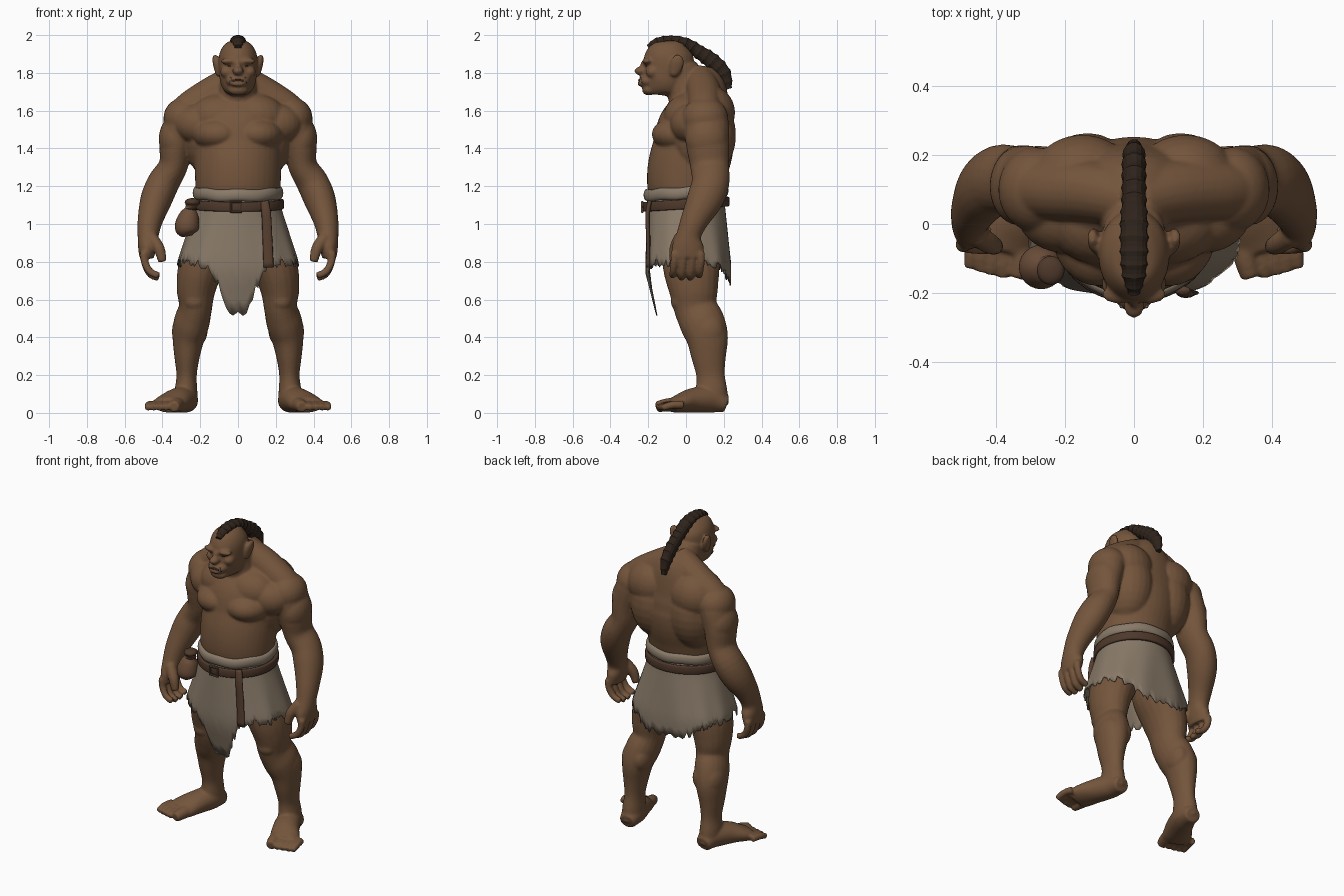
import bpy, bmesh, math, random
from mathutils import Vector, Matrix

random.seed(4)
if "Cube" in bpy.data.objects:
    bpy.data.objects.remove(bpy.data.objects["Cube"], do_unlink=True)


def material(name, colour):
    mat = bpy.data.materials.new(name)
    mat.use_nodes = True
    mat.diffuse_color = (*colour, 1)
    shader = mat.node_tree.nodes["Principled BSDF"]
    shader.inputs["Base Color"].default_value = (*colour, 1)
    shader.inputs["Roughness"].default_value = .8
    return mat


skin = material("brown skin", (.175, .091, .045))
cloth = material("worn cloth", (.25, .195, .14))
leather = material("belt leather", (.077, .04, .024))
strap_hide = material("strap leather", (.1, .052, .03))
pouch_hide = material("pouch hide", (.15, .077, .042))
hair = material("dark hair", (.028, .017, .011))
metal = material("dull metal", (.12, .08, .05))
ivory = material("tusk ivory", (.42, .35, .26))
dark = material("dark features", (.045, .022, .014))


def finish(name, bm, mat, smooth=True):
    bmesh.ops.recalc_face_normals(bm, faces=bm.faces)
    mesh = bpy.data.meshes.new(name)
    bm.to_mesh(mesh)
    bm.free()
    mesh.materials.append(mat)
    for face in mesh.polygons:
        face.use_smooth = smooth
    obj = bpy.data.objects.new(name, mesh)
    bpy.context.collection.objects.link(obj)
    return obj


def spline(pts, steps):
    """Smooth curve through points; every component is interpolated."""
    padded = [pts[0], *pts, pts[-1]]
    rows = []
    for knots in zip(padded, padded[1:], padded[2:], padded[3:]):
        for k in range(steps):
            t = k / steps
            rows.append([q + t / 2 * (r - p + t * (2*p - 5*q + 4*r - s + t * (3*q - p - 3*r + s)))
                         for p, q, r, s in zip(*knots)])
    return rows + [list(pts[-1])]


def bridge(bm, rings, closed=False):
    pairs = list(zip(rings, rings[1:])) + ([(rings[-1], rings[0])] if closed else [])
    for low, high in pairs:
        for i in range(len(low)):
            j = (i + 1) % len(low)
            bm.faces.new((low[i], low[j], high[j], high[i]))


def power(value, exponent):
    return math.copysign(abs(value) ** exponent, value)


def tube(bm, pts, side=1, ref=(1, 0, 0), n=20, steps=4, rib=0):
    """Loft of ellipses along a path of (x, y, z, width, depth)."""
    rows = spline(pts, steps)
    path = [Vector((side * r[0], r[1], r[2])) for r in rows]
    ref, rings = Vector(ref), []
    for i, (centre, row) in enumerate(zip(path, rows)):
        along = (path[min(i + 1, len(path) - 1)] - path[max(i - 1, 0)]).normalized()
        u = (ref - ref.dot(along) * along).normalized()
        v = along.cross(u)
        size = 1 + rib * (i % 3 == 0)
        rings.append([bm.verts.new(centre + size * (u * row[3] * math.cos(a) + v * row[-1] * math.sin(a)))
                      for a in (math.tau * k / n for k in range(n))])
    bridge(bm, rings)
    bm.faces.new(rings[0])
    bm.faces.new(rings[-1])


def blob(bm, centre, radii, side=1):
    place = Matrix.Translation((side * centre[0], *centre[1:])) @ Matrix.Diagonal((*radii, 1))
    bmesh.ops.create_uvsphere(bm, u_segments=24, v_segments=14, radius=1, matrix=place)


# Body: muscles and limbs overlap, then fuse into one skin
bm = bmesh.new()
tube(bm, [(0, 0, 1, .19, .165), (0, 0, 1.1, .213, .18), (0, -.003, 1.2, .225, .203),
          (0, .01, 1.3, .23, .212), (0, .037, 1.4, .235, .213), (0, .05, 1.5, .25, .205),
          (0, .07, 1.58, .26, .18), (0, .09, 1.66, .22, .14), (0, .09, 1.73, .14, .115),
          (0, .06, 1.79, .09, .085)], n=40)
tube(bm, [(0, .04, 1.62, .13, .12), (0, 0, 1.74, .095, .11), (0, -.03, 1.83, .09, .09)])
# Head and face
tube(bm, [(0, -.145, 1.684, .045, .065), (0, -.14, 1.71, .073, .085), (0, -.12, 1.75, .093, .115),
          (0, -.1, 1.8, .1, .126), (0, -.09, 1.87, .103, .133), (0, -.085, 1.92, .092, .116),
          (0, -.08, 1.958, .062, .078), (0, -.08, 1.975, .025, .03)], n=32)
for centre, radii in [((0, -.238, 1.81), (.03, .036, .023)), ((0, -.222, 1.84), (.017, .02, .03)),
                      ((0, -.2, 1.757), (.064, .052, .036)), ((0, -.197, 1.71), (.054, .036, .03)),
                      ((0, -.235, 1.74), (.04, .024, .012))]:
    blob(bm, centre, radii)

facial_blobs = [((.045, -.205, 1.862), (.05, .027, .018)), ((.06, -.175, 1.805), (.034, .038, .032))]
torso_blobs = [((.1, -.025, 1.475), (.14, .157, .095)), ((.085, .01, 1.565), (.17, .13, .125)),
               ((.2, .03, 1.53), (.14, .115, .11)), ((.135, .09, 1.47), (.155, .175, .23)),
               ((.15, .13, 1.59), (.15, .13, .14)), ((.285, .1, 1.56), (.11, .124, .11)),
               ((.335, .11, 1.45), (.085, .114, .12))]
leg_blobs = [((.228, -.025, .59), (.06, .056, .055)), ((.215, .125, .44), (.055, .085, .085)),
             ((.29, .115, .43), (.06, .09, .1))]
for side in (1, -1):
    for centre, radii in facial_blobs + torso_blobs + leg_blobs:
        blob(bm, centre, radii, side)
    # Rounded ear
    tube(bm, [(.1, -.07, 1.785, .016, .018), (.108, -.056, 1.82, .018, .034),
              (.118, -.045, 1.86, .017, .036), (.122, -.035, 1.893, .012, .02)], side)
    # Trapezius
    tube(bm, [(0, .07, 1.775, .08), (.12, .095, 1.7, .09), (.24, .1, 1.625, .088),
              (.31, .1, 1.57, .08)], side, ref=(0, 1, 0))
    # Arm
    tube(bm, [(.26, .1, 1.62, .06, .08), (.29, .105, 1.55, .095, .118), (.327, .115, 1.42, .088, .115),
              (.342, .125, 1.31, .077, .103), (.394, .13, 1.22, .085, .1), (.433, .1, 1.13, .084, .096),
              (.465, .045, 1.02, .067, .074), (.476, .015, .94, .056, .066), (.48, .01, .88, .05, .085),
              (.485, .01, .82, .038, .082)], side)
    # Fingers and thumb
    for k in range(4):
        y, drop = .079 - .047 * k, .012 * (k in (1, 2))
        tube(bm, [(.497, y, .85, .022), (.494, y, .8, .021), (.466, y - .006, .748 - drop, .02),
                  (.418, y - .01, .726 - drop, .019)], side, ref=(0, 1, 0), n=12)
    tube(bm, [(.46, -.03, .93, .034), (.418, -.058, .87, .031), (.4, -.066, .8, .023)], side, n=12)
    # Leg
    tube(bm, [(.12, 0, 1, .1, .14), (.155, .02, .88, .13, .155), (.203, .03, .75, .118, .148),
              (.222, .04, .65, .103, .13), (.225, .05, .56, .088, .115), (.245, .085, .48, .095, .12),
              (.262, .112, .4, .086, .112), (.27, .12, .3, .068, .093), (.272, .13, .2, .054, .076),
              (.275, .135, .12, .06, .084), (.275, .14, .04, .062, .087)], side)
    # Foot and toes
    tube(bm, [(.27, .215, .045, .05, .045), (.28, .13, .07, .07, .07), (.32, .03, .065, .08, .065),
              (.36, -.04, .048, .09, .048), (.372, -.075, .04, .086, .04)], side)
    tube(bm, [(.315, -.04, .045, .038), (.325, -.1, .042, .036), (.34, -.155, .032, .03)], side, n=12)
    for k in range(4):
        x, y = .372 + .032 * k, .009 * k
        tube(bm, [(x - .01, -.04 + y, .042, .022), (x + .004, -.1 + y, .042, .021),
                  (x + .01, -.155 + y, .026, .018)], side, n=12)
for vert in bm.verts:
    vert.co.z = max(vert.co.z, 0)
body = finish("body", bm, skin)
fuse = body.modifiers.new("fuse", "REMESH")
fuse.mode, fuse.voxel_size, fuse.use_smooth_shade = "VOXEL", .007, True
soften = body.modifiers.new("soften", "SMOOTH")
soften.factor, soften.iterations = .5, 10

# Eyes, mouth and tusks
bm = bmesh.new()
for side in (1, -1):
    blob(bm, (.04, -.206, 1.837), (.013, .009, .005), side)
finish("eyes", bm, dark)
bm = bmesh.new()
tube(bm, [(-.044, -.228, 1.748, .005), (-.02, -.245, 1.76, .006), (.02, -.245, 1.76, .006),
          (.044, -.228, 1.748, .005)], ref=(0, 0, 1), n=8)
finish("mouth", bm, dark)
bm = bmesh.new()
for side in (1, -1):
    tube(bm, [(.034, -.236, 1.748, .005), (.037, -.24, 1.762, .005), (.039, -.24, 1.777, .002)], side, n=8)
finish("tusks", bm, ivory)

# Ribbed crest running into a braid
bm = bmesh.new()
tube(bm, [(0, -.2, 1.935, .016, .014), (0, -.15, 1.962, .032, .024), (0, -.08, 1.972, .037, .025),
          (0, 0, 1.955, .038, .03), (0, .07, 1.91, .034, .036), (0, .14, 1.86, .033, .042),
          (0, .2, 1.795, .03, .038), (0, .225, 1.715, .014, .018)], n=14, steps=6, rib=.13)
finish("braided_crest", bm, hair, smooth=False)

# Ragged kilt with a long front point, squarer towards the hem
bm = bmesh.new()
count, rows, top = 144, 10, 1.15
columns = []
for i in range(count):
    angle = math.tau * i / count
    across, back = math.cos(angle), math.sin(angle)
    hem = .8 + random.uniform(-.03, .02)
    if back > 0:
        hem -= .11 * back ** 4
    else:
        hem -= .27 * math.exp(-(across / .28) ** 2)
    column = []
    for k in range(rows):
        z = top + (hem - top) * k / (rows - 1)
        flare = max(0, min(1, (1.1 - z) / .3))
        fold = 1 + .012 * flare * math.sin(11 * angle)
        square = 1 - .2 * flare
        inward = .25 * max(0, .74 - z) * (back < 0)
        column.append(bm.verts.new(((.224 + .096 * flare) * power(across, square) * fold,
                                    (.206 + .02 * flare - inward) * power(back, square) * fold
                                    + .014 * flare, z)))
    columns.append(column)
for left, right in zip(columns, columns[1:] + columns[:1]):
    for k in range(rows - 1):
        bm.faces.new((left[k], left[k + 1], right[k + 1], right[k]))
kilt = finish("kilt", bm, cloth)
kilt.modifiers.new("cloth thickness", "SOLIDIFY").thickness = .006


def band(name, z, rx, ry, height, thick, mat, square, wobble=0):
    """Closed loop round the waist, lower at the front."""
    bm = bmesh.new()
    rings = []
    for i in range(72):
        a = math.tau * i / 72
        ring = []
        for k in range(12):
            b = math.tau * k / 12
            out, up = power(math.cos(b), square), power(math.sin(b), square)
            ring.append(bm.verts.new(((rx + thick * out) * math.cos(a), (ry + thick * out) * math.sin(a),
                                      z + .014 * math.sin(a) + height * up + wobble * math.sin(7 * a))))
        rings.append(ring)
    bridge(bm, rings, closed=True)
    return finish(name, bm, mat)


band("waist_roll", 1.165, .222, .207, .032, .018, cloth, 1, .003)
band("belt", 1.105, .232, .219, .026, .011, leather, .4)

# Buckle and hanging strap end
bpy.ops.mesh.primitive_torus_add(major_segments=4, minor_segments=8, major_radius=.038, minor_radius=.007,
                                 location=(-.01, -.232, 1.09), rotation=(math.pi / 2, math.pi / 4, 0))
buckle = bpy.context.object
buckle.name = "buckle"
buckle.data.materials.append(metal)
bm = bmesh.new()
tube(bm, [(.14, -.192, 1.12, .023, .012), (.15, -.203, 1.05, .025, .012), (.156, -.2, .92, .026, .011),
          (.162, -.2, .77, .027, .009)], n=12)
finish("strap_end", bm, strap_hide)

# Pouch on the right hip
bm = bmesh.new()
tube(bm, [(-.268, -.125, .935, .025), (-.272, -.125, .962, .058), (-.268, -.125, 1, .064),
          (-.258, -.125, 1.05, .05), (-.25, -.125, 1.085, .028), (-.246, -.13, 1.11, .036)], n=24)
finish("pouch", bm, pouch_hide)
bm = bmesh.new()
blob(bm, (-.25, -.125, 1.08), (.034, .034, .01))
blob(bm, (-.242, -.135, 1.115), (.04, .042, .022))
finish("pouch_tie", bm, leather)
